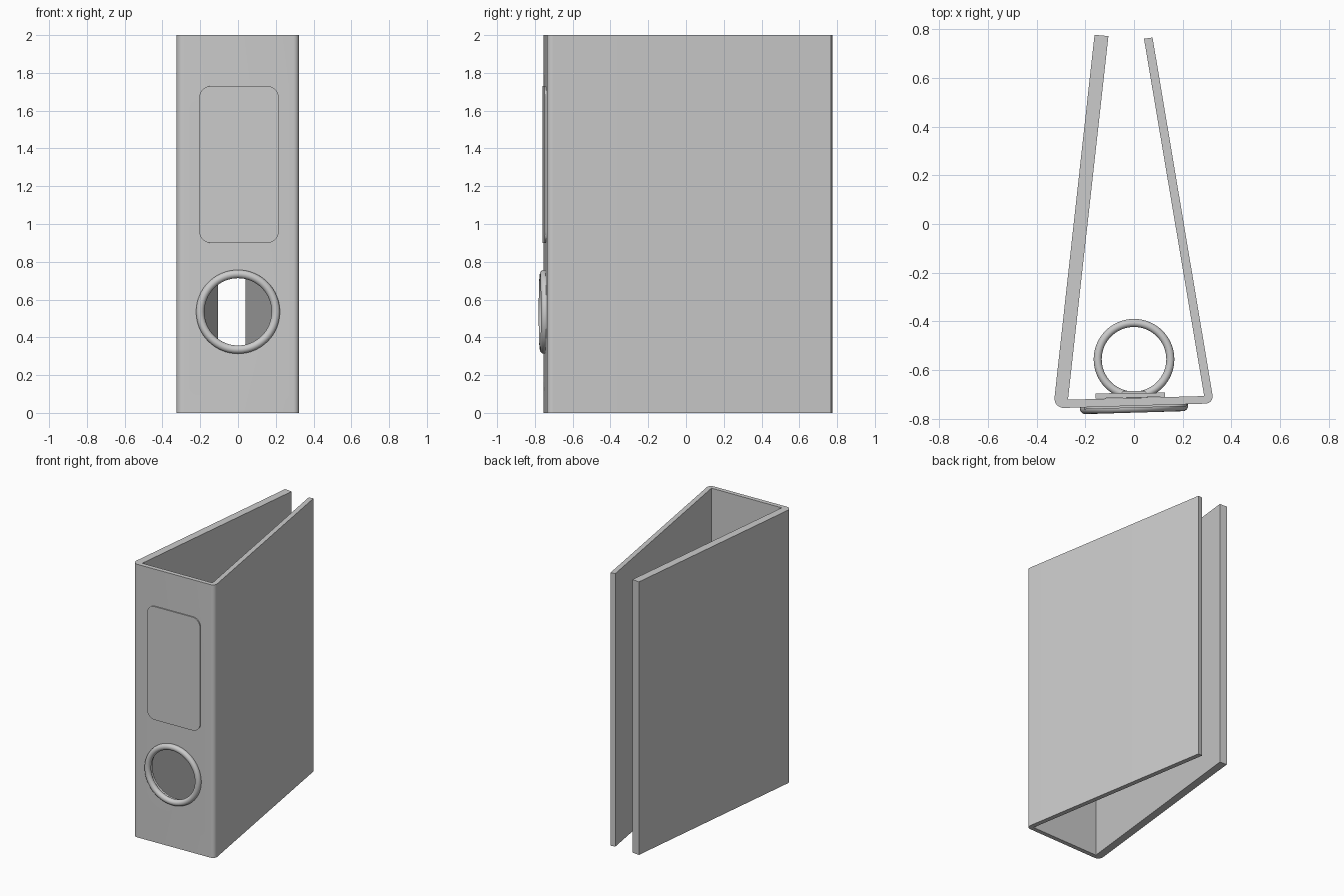
import bpy
import bmesh
import math
from mathutils import Vector, Matrix

cube = bpy.data.objects.get("Cube")
if cube:
    bpy.data.objects.remove(cube, do_unlink=True)

grey = bpy.data.materials.new("plain_grey")
grey.use_nodes = True
COLOR = (0.6, 0.6, 0.6, 1)
grey.diffuse_color = COLOR
grey.node_tree.nodes["Principled BSDF"].inputs["Base Color"].default_value = COLOR

TILT = math.atan(0.03)      # the spine leans slightly in plan
HOLE_Z = 0.535


def finish(obj, name, smooth=True):
    obj.name = name
    obj.data.materials.clear()
    obj.data.materials.append(grey)
    bpy.ops.object.select_all(action="DESELECT")
    obj.select_set(True)
    bpy.context.view_layer.objects.active = obj
    if smooth:
        bpy.ops.object.shade_smooth_by_angle(angle=math.radians(30))
    return obj


def rounded(points, radii, steps=8):
    """Round chosen corners of a closed outline."""
    out = []
    for i, (p, r) in enumerate(zip(points, radii)):
        p = Vector(p)
        if not r:
            out.append(p)
            continue
        a = p + (Vector(points[i - 1]) - p).normalized() * r
        b = p + (Vector(points[(i + 1) % len(points)]) - p).normalized() * r
        normal_in = a + b - p
        for k in range(steps + 1):
            t = k / steps * math.pi / 2
            out.append(normal_in + (p - b) * math.cos(t) + (p - a) * math.sin(t))
    return out


def prism(name, outline, depth, matrix=Matrix()):
    """Extrude a flat outline along its local z."""
    bm = bmesh.new()
    face = bm.faces.new([bm.verts.new((p[0], p[1], 0)) for p in outline])
    top = bmesh.ops.extrude_face_region(bm, geom=[face])["geom"]
    bmesh.ops.translate(bm, vec=(0, 0, depth),
                        verts=[v for v in top if isinstance(v, bmesh.types.BMVert)])
    bmesh.ops.recalc_face_normals(bm, faces=bm.faces)
    bm.transform(matrix)
    mesh = bpy.data.meshes.new(name)
    bm.to_mesh(mesh)
    bm.free()
    obj = bpy.data.objects.new(name, mesh)
    bpy.context.collection.objects.link(obj)
    return obj


def ring(name, location, rotation, major, minor):
    bpy.ops.mesh.primitive_torus_add(location=location, rotation=rotation,
                                     major_radius=major, minor_radius=minor,
                                     major_segments=64, minor_segments=16)
    return finish(bpy.context.object, name)


# Folded cover: two boards joined by a spine with rounded outer corners
outline = [(-0.162, 0.776), (-0.331, -0.756), (0.328, -0.736), (0.076, 0.765),
           (0.041, 0.760), (0.288, -0.706), (-0.271, -0.721), (-0.105, 0.771)]
cover = prism("binder_cover", rounded(outline, [0, 0.045, 0.035, 0, 0, 0, 0, 0]), 2)

# Finger hole through the spine
bpy.ops.mesh.primitive_cylinder_add(vertices=64, radius=0.19, depth=0.3,
                                    location=(0, -0.74, HOLE_Z),
                                    rotation=(math.pi / 2, 0, TILT))
cutter = bpy.context.object
cutter.hide_render = True
bpy.context.view_layer.objects.active = cover
cut = cover.modifiers.new("finger_hole", "BOOLEAN")
cut.operation = "DIFFERENCE"
cut.solver = "EXACT"
cut.object = cutter
bpy.ops.object.modifier_apply(modifier=cut.name)
bpy.data.objects.remove(cutter, do_unlink=True)
finish(cover, "binder_cover")

# Rim around the finger hole
ring("finger_hole_rim", (0, -0.752, HOLE_Z), (math.pi / 2, 0, TILT), 0.2, 0.022)

# Rounded label plate on the spine
w, h = 0.21, 0.415
label_shape = rounded([(-w, -h), (w, -h), (w, h), (-w, h)], [0.06] * 4)
place = (Matrix.Translation((0.005, -0.742, 1.315)) @ Matrix.Rotation(TILT, 4, "Z")
         @ Matrix.Rotation(math.pi / 2, 4, "X"))
label = prism("label_plate", label_shape, 0.012, place)
finish(label, "label_plate")

# Ring mechanism inside: base plate, then a foot and a ring at two heights
plate = prism("mechanism_plate",
              [(-0.157, -0.716), (0.127, -0.709), (0.127, -0.692), (-0.157, -0.695)],
              0.64, Matrix.Translation((0, 0, 0.78)))
finish(plate, "mechanism_plate", smooth=False)
for label_name, z in (("lower", 0.85), ("upper", 1.35)):
    foot = prism(label_name + "_ring_foot",
                 [(-0.06, -0.7), (0.06, -0.7), (0.045, -0.686), (-0.045, -0.686)],
                 0.06, Matrix.Translation((0, 0, z - 0.03)))
    finish(foot, label_name + "_ring_foot", smooth=False)
    ring(label_name + "_paper_ring", (0, -0.555, z), (0, 0, 0), 0.149, 0.0165)
